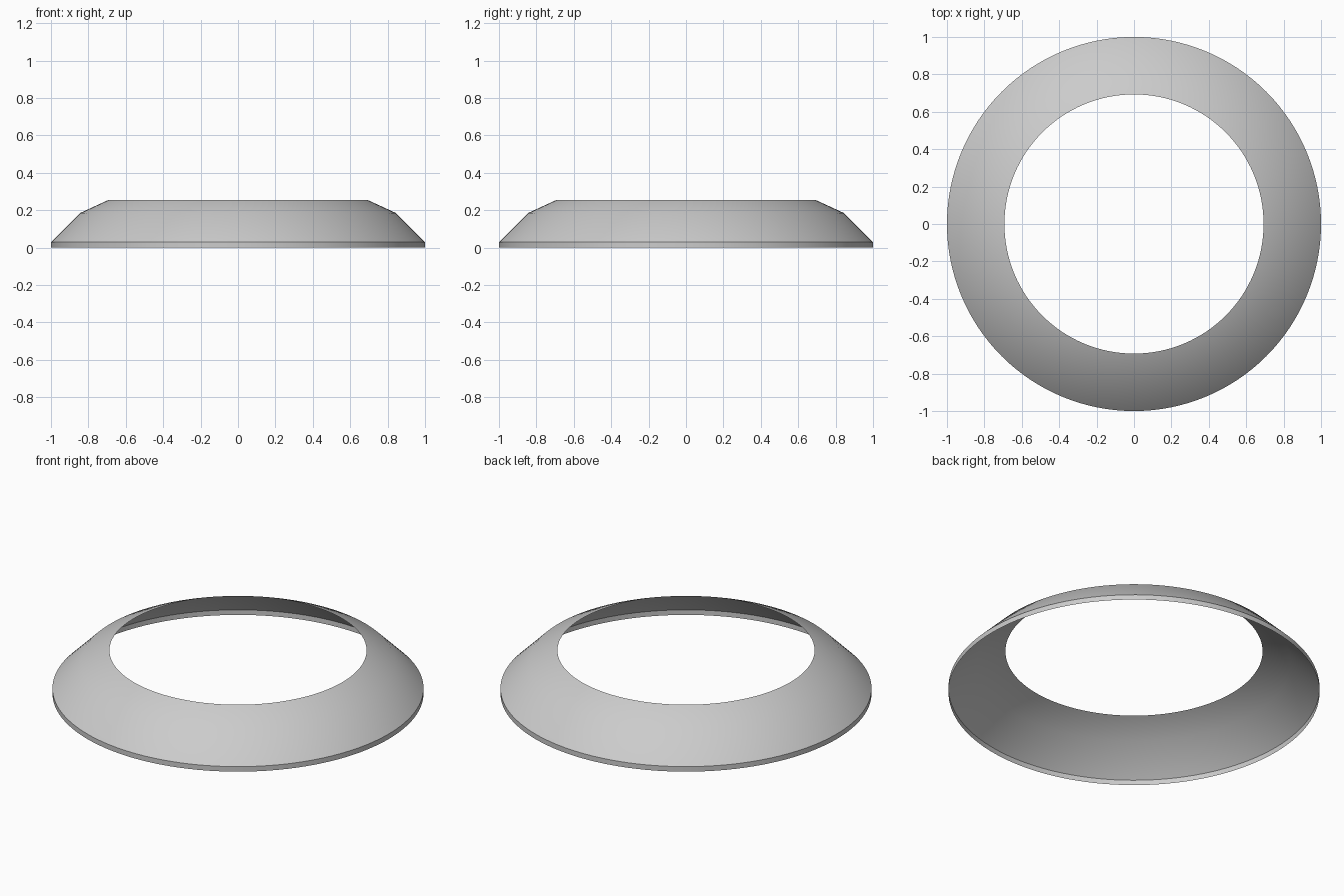
import bpy
import bmesh
import math

cube = bpy.data.objects.get("Cube")
if cube:
    bpy.data.objects.remove(cube, do_unlink=True)

SEGMENTS = 128

# Single flat grey
grey = bpy.data.materials.new("light_grey")
grey.use_nodes = True
colour = (0.6, 0.6, 0.6, 1)
grey.diffuse_color = colour
grey.node_tree.nodes["Principled BSDF"].inputs["Base Color"].default_value = colour

# Open shell profile (radius, height): vertical lip, steep skirt, shallow shoulder
profile = [(1.0, 0.0), (1.0, 0.03), (0.845, 0.185), (0.693, 0.255)]

bm = bmesh.new()
rings = []
for radius, height in profile:
    ring = bmesh.ops.create_circle(bm, segments=SEGMENTS, radius=radius)["verts"]
    bmesh.ops.translate(bm, verts=ring, vec=(0, 0, height))
    ring.sort(key=lambda v: math.atan2(v.co.y, v.co.x))
    rings.append(ring)

# Skin neighbouring rings with outward-facing quads
for low, high in zip(rings, rings[1:]):
    for i in range(SEGMENTS):
        j = (i + 1) % SEGMENTS
        bm.faces.new((low[i], low[j], high[j], high[i]))

mesh = bpy.data.meshes.new("flared_ring")
bm.to_mesh(mesh)
bm.free()
mesh.materials.append(grey)
ring_object = bpy.data.objects.new("flared_ring", mesh)
bpy.context.collection.objects.link(ring_object)

# Smooth skirt and shoulder, crisp lip edge
bpy.context.view_layer.objects.active = ring_object
ring_object.select_set(True)
bpy.ops.object.shade_smooth_by_angle(angle=math.radians(30))
